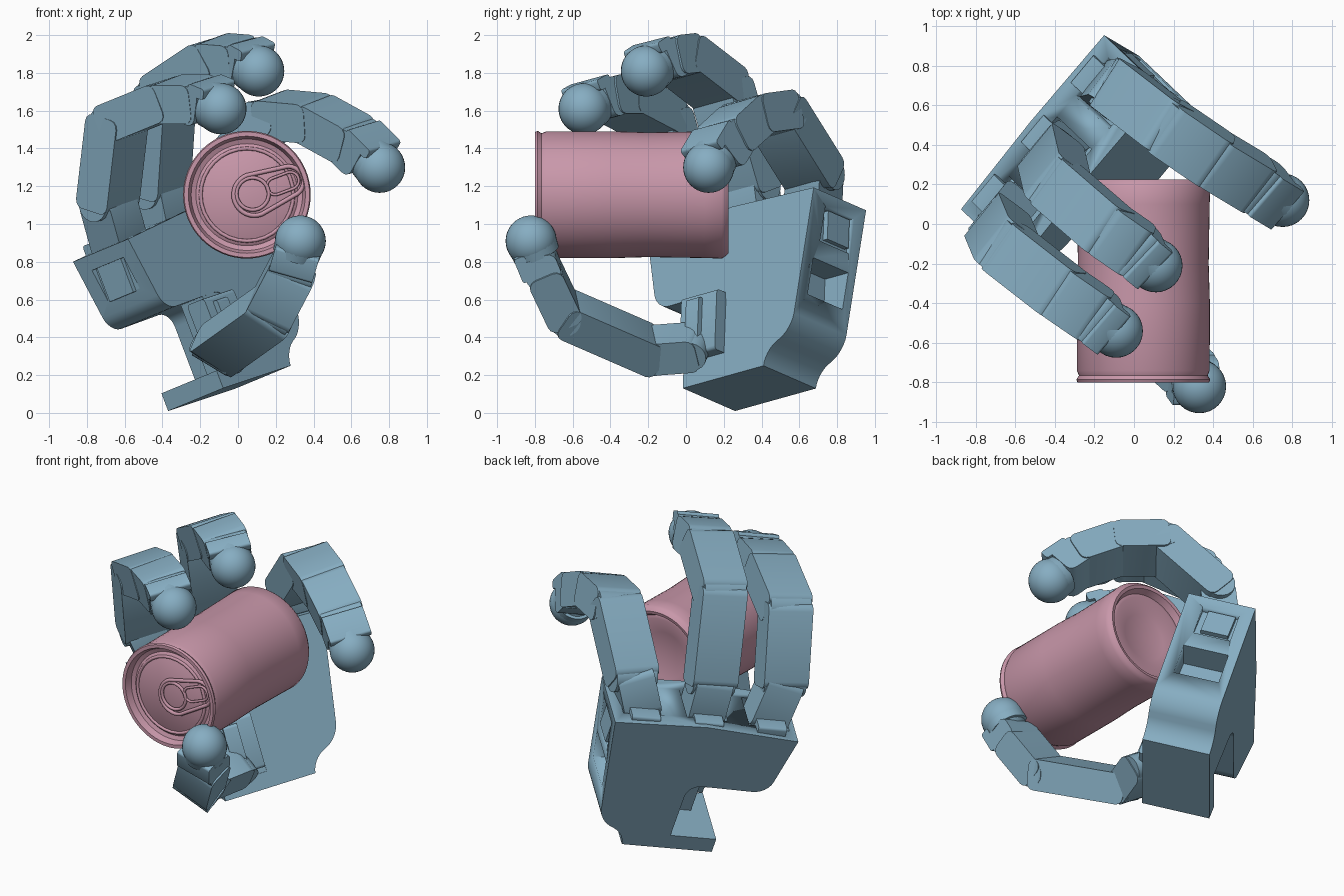
import bpy, bmesh, math
from mathutils import Vector, Matrix

if "Cube" in bpy.data.objects:
    bpy.data.objects.remove(bpy.data.objects["Cube"])


def material(name, rgb):
    m = bpy.data.materials.new(name)
    m.use_nodes = True
    m.diffuse_color = (*rgb, 1)
    m.node_tree.nodes["Principled BSDF"].inputs["Base Color"].default_value = (*rgb, 1)
    return m


BLUE = material("dusty blue", (0.24, 0.42, 0.54))
PINK = material("dusty pink", (0.58, 0.31, 0.40))

# Palm frame: W across the knuckles, U towards the fingers, N out of the palm
W = Vector((0.63, 0.754, 0.21)).normalized()
N = Vector((0.69, -0.667, 0.286))
N = (N - W * N.dot(W)).normalized()
U = N.cross(W)
ORIGIN = Vector((-0.37, 0.26, 0.01))


def frame(x, y, z, origin):
    m = Matrix((x, y, z)).transposed().to_4x4()
    m.translation = origin
    return m


PALM = frame(W, U, N, ORIGIN)


def finish(name, bm, matrix, mat, angle=35):
    bmesh.ops.recalc_face_normals(bm, faces=bm.faces)
    me = bpy.data.meshes.new(name)
    bm.to_mesh(me)
    bm.free()
    me.transform(matrix)
    me.materials.append(mat)
    me.polygons.foreach_set("use_smooth", [True] * len(me.polygons))
    me.set_sharp_from_angle(angle=math.radians(angle))
    ob = bpy.data.objects.new(name, me)
    bpy.context.collection.objects.link(ob)
    return ob


def box(name, matrix, lo, hi, bevel=0.0):
    """Box between two corners, rounded on the edges along x."""
    bm = bmesh.new()
    bmesh.ops.create_cube(bm, size=1)
    lo, hi = Vector(lo), Vector(hi)
    for v in bm.verts:
        v.co = Vector([(l + h) / 2 + c * (h - l) for c, l, h in zip(v.co, lo, hi)])
    if bevel:
        edges = [e for e in bm.edges if abs(e.verts[0].co.x - e.verts[1].co.x) > 1e-4]
        bmesh.ops.bevel(bm, geom=edges, offset=bevel, segments=3,
                        profile=0.5, affect="EDGES")
    return finish(name, bm, matrix, BLUE)


def prism(name, matrix, outline, depth, rounding):
    """Extrude an outline along z, rounding the chosen corners."""
    bm = bmesh.new()
    face = bm.faces.new([bm.verts.new((x, y, 0)) for x, y in outline])
    res = bmesh.ops.extrude_face_region(bm, geom=[face])
    for g in res["geom"]:
        if isinstance(g, bmesh.types.BMVert):
            g.co.z = depth
    for radius, corners in rounding.items():
        edges = [e for e in bm.edges if abs(e.verts[0].co.z - e.verts[1].co.z) > 0.01
                 and any((e.verts[0].co.xy - Vector(outline[i])).length < 1e-4
                         for i in corners)]
        bmesh.ops.bevel(bm, geom=edges, offset=radius, segments=6,
                        profile=0.5, affect="EDGES")
    return finish(name, bm, matrix, BLUE)


def cut(target, cutter):
    cutter.hide_render = True
    cutter.hide_viewport = True
    mod = target.modifiers.new("pocket", "BOOLEAN")
    mod.operation = "DIFFERENCE"
    mod.solver = "EXACT"
    mod.object = cutter


# Palm body with narrow wrist
outline = [(0, 0), (0.57, 0), (0.575, 0.08), (0.76, 0.17), (0.88, 0.94), (0.3, 0.96),
           (-0.29, 0.91), (-0.21, 0.49), (0.29, 0.5), (0.29, 0.1), (0, 0.1)]
palm = prism("palm", PALM, outline, 0.42, {0.085: [2, 3], 0.09: [7, 8]})
KNUCKLES = {"index": 0.68, "middle": 0.28, "ring": -0.12}
for key, w in KNUCKLES.items():
    cut(palm, box(key + "_socket_cutter", PALM, (w - 0.13, 0.87, 0.09), (w + 0.13, 1.1, 0.34)))
for name, lo, hi in (("index_side", (0.825, 0.68, 0.08), (1, 0.87, 0.31)),
                     ("lower_side", (0.66, 0.38, 0.06), (1, 0.58, 0.34)),
                     ("ring_side", (-0.5, 0.62, 0.09), (-0.24, 0.83, 0.33))):
    cut(palm, box(name + "_cutter", PALM, lo, hi))

# Covers standing in the side pockets
box("index_side_cover", PALM, (0.74, 0.70, 0.1), (0.855, 0.86, 0.27))
box("ring_side_cover", PALM, (-0.265, 0.64, 0.12), (-0.2, 0.83, 0.3))

# Wrist recess floor and thumb mount
box("wrist_recess_floor", PALM, (0.11, 0.08, 0.25), (0.3, 0.52, 0.415))
box("thumb_mount", PALM, (0.03, 0.14, 0.36), (0.28, 0.48, 0.49), 0.02)
box("thumb_mount_rib", PALM, (0.09, 0.18, 0.48), (0.18, 0.45, 0.52), 0.015)


def link(name, a, b, hinge, width, depth, end):
    """Finger link with rounded ends and a hinge drum at its near joint."""
    a, b = Vector(a), Vector(b)
    d = (b - a).normalized()
    x = (hinge - d * hinge.dot(d)).normalized()
    m = frame(x, d, x.cross(d), a)
    ln, hw, hd = (b - a).length, width / 2, depth / 2
    box(name, m, (-hw, -0.035, -hd), (hw, ln + end, hd), 0.045)
    bm = bmesh.new()
    bmesh.ops.create_cone(bm, segments=20, radius1=hd * 0.88, radius2=hd * 0.88,
                          depth=width * 0.94, cap_ends=True)
    finish(name + "_hinge", bm, m @ Matrix.Rotation(math.pi / 2, 4, "Y"), BLUE)
    # plate reaching over the back of the fingertip
    if end < 0:
        box(name + "_tip_plate", m, (-hw, 0.02, -hd - 0.02), (hw, ln - 0.03, -hd + 0.04), 0.015)


def finger(name, points, hinge, width=0.28, depth=0.21):
    parts = {"knuckle": (0.82, 0.035), "lower_link": (1, 0.035), "middle_link": (1, 0.035),
             "upper_link": (0.97, 0.035), "end_link": (0.92, -0.07)}
    # the thumb has one link fewer
    names = [p for p in parts if p != "middle_link" or len(points) > 5]
    for part, a, b in zip(names, points, points[1:]):
        scale, end = parts[part]
        link(f"{name}_{part}", a, b, hinge, width * scale, depth, end)
    # rounded fingertip on a short collar
    tip = Vector(points[-1])
    d = (tip - Vector(points[-2])).normalized()
    bm = bmesh.new()
    bmesh.ops.create_uvsphere(bm, u_segments=32, v_segments=20, radius=0.135)
    finish(name + "_tip", bm, Matrix.Translation(tip), BLUE)
    bm = bmesh.new()
    bmesh.ops.create_cone(bm, segments=32, radius1=0.125, radius2=0.134,
                          depth=0.08, cap_ends=True)
    finish(name + "_tip_collar", bm, Matrix.Translation(tip - d * 0.04)
           @ d.to_track_quat("Z", "Y").to_matrix().to_4x4(), BLUE)


def on_palm(w, u, n):
    return PALM @ Vector((w, u, n))


CHAINS = {
    "index": [(-0.08, 0.68, 1.26), (0.18, 0.48, 1.58), (0.4, 0.33, 1.56),
              (0.6, 0.21, 1.45), (0.75, 0.12, 1.3)],
    "middle": [(-0.42, 0.34, 1.19), (-0.385, 0.19, 1.71), (-0.13, -0.03, 1.88),
               (0.0, -0.12, 1.87), (0.11, -0.21, 1.81)],
    "ring": [(-0.69, -0.01, 1.12), (-0.64, -0.13, 1.55), (-0.37, -0.34, 1.66),
             (-0.21, -0.45, 1.66), (-0.09, -0.54, 1.61)],
}
for key, chain in CHAINS.items():
    w = KNUCKLES[key]
    finger(key, [on_palm(w, 0.9, 0.2)] + chain, W)
    box(key + "_knuckle_cap", PALM, (w - 0.09, 0.85, 0.03), (w + 0.09, 0.97, 0.13), 0.015)

# Thumb
finger("thumb", [on_palm(0.12, 0.19, 0.47), (-0.11, -0.19, 0.33), (0.17, -0.65, 0.53),
                 (0.28, -0.75, 0.74), (0.33, -0.82, 0.91)],
       Vector((-0.88, -0.1, 0.45)), 0.26, 0.19)

# Drinks can, turned around its axis
CAN = Matrix.Translation((0.047, 0, 1.155)) @ Matrix.Rotation(math.pi / 2, 4, "X")
profile = [(0, 0.765), (0.25, 0.765), (0.27, 0.75), (0.295, 0.76), (0.31, 0.8), (0.332, 0.8),
           (0.338, 0.785), (0.325, 0.765), (0.335, 0.74), (0.336, 0.4), (0.33, 0.2),
           (0.335, -0.1), (0.338, -0.19), (0.325, -0.21), (0.31, -0.225), (0.29, -0.22),
           (0.27, -0.18), (0.25, -0.185), (0.15, -0.15), (0, -0.14)]
bm = bmesh.new()
verts = [bm.verts.new((r, 0, z)) for r, z in profile]
edges = [bm.edges.new(p) for p in zip(verts, verts[1:])]
bmesh.ops.spin(bm, geom=verts + edges, axis=(0, 0, 1), cent=(0, 0, 0),
               angle=math.tau, steps=64)
bmesh.ops.remove_doubles(bm, verts=bm.verts, dist=1e-4)
finish("can_body", bm, CAN, PINK, 40)


def wire(name, a, b, ra, rb, z, radius, steps=16):
    """Rounded wire outline around two end circles on the lid."""
    a, b = Vector(a), Vector(b)
    start = math.atan2((b - a).y, (b - a).x) + math.pi / 2
    cu = bpy.data.curves.new(name, "CURVE")
    cu.dimensions = "3D"
    cu.bevel_depth = radius
    cu.bevel_resolution = 2
    sp = cu.splines.new("POLY")
    sp.points.add(2 * steps + 1)
    for i, p in enumerate(sp.points):
        c, r = (a, ra) if i <= steps else (b, rb)
        t = start + math.pi * (i if i <= steps else i - 1) / steps
        p.co = (c.x + r * math.cos(t), c.y + r * math.sin(t), z, 1)
    sp.use_cyclic_u = True
    cu.materials.append(PINK)
    ob = bpy.data.objects.new(name, cu)
    ob.matrix_world = CAN
    bpy.context.collection.objects.link(ob)


# Lid bead, pull tab and rivet ring
wire("lid_bead", (0, 0), (0.001, 0), 0.245, 0.245, 0.765, 0.01)
wire("pull_tab_rim", (0.04, 0.0), (0.22, 0.07), 0.11, 0.08, 0.778, 0.012)
wire("pull_tab_ring", (0.03, 0.005), (0.031, 0.005), 0.085, 0.085, 0.78, 0.01)
wire("pull_tab_hole_rim", (0.15, 0.045), (0.23, 0.075), 0.045, 0.045, 0.778, 0.008)
